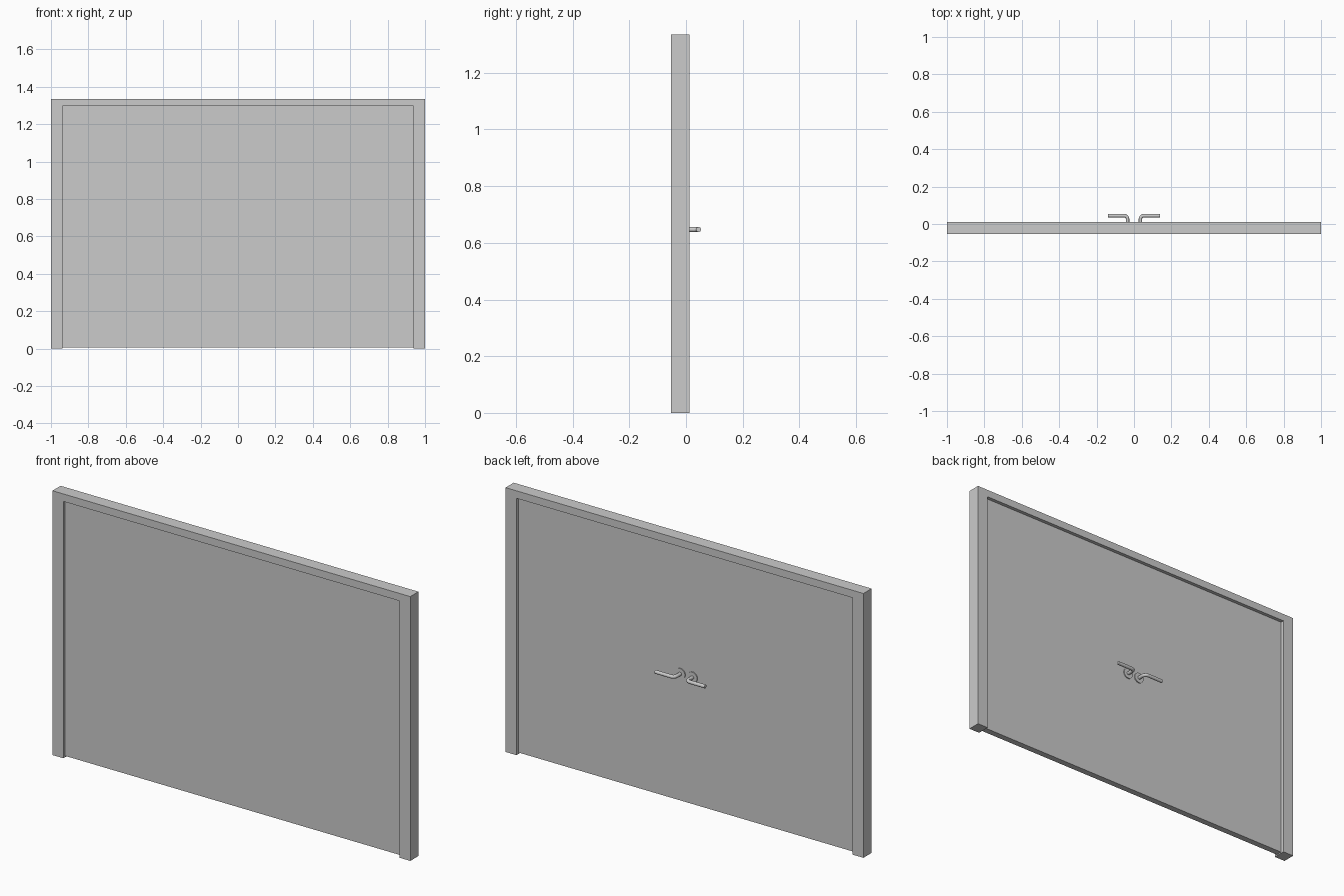
import bpy, bmesh, math
from mathutils import Vector

if "Cube" in bpy.data.objects:
    bpy.data.objects.remove(bpy.data.objects["Cube"])

H, Y0, Y1 = 1.335, -0.053, 0.012      # frame height, front and back
IX, IZ = 0.939, 1.297                 # inner opening
L0, L1 = -0.038, -0.006               # door front and back
HZ = 0.647                            # handle height


def add(name, bm):
    bmesh.ops.recalc_face_normals(bm, faces=bm.faces)
    me = bpy.data.meshes.new(name)
    bm.to_mesh(me)
    bm.free()
    ob = bpy.data.objects.new(name, me)
    bpy.context.collection.objects.link(ob)
    return ob


def extrude_profile(name, pts, y0, y1):
    bm = bmesh.new()
    face = bm.faces.new([bm.verts.new((x, y0, z)) for x, z in pts])
    ext = bmesh.ops.extrude_face_region(bm, geom=[face])
    verts = [v for v in ext["geom"] if isinstance(v, bmesh.types.BMVert)]
    bmesh.ops.translate(bm, verts=verts, vec=(0, y1 - y0, 0))
    return add(name, bm)


def smooth(ob):
    bpy.ops.object.select_all(action='DESELECT')
    ob.select_set(True)
    bpy.context.view_layer.objects.active = ob
    bpy.ops.object.shade_smooth_by_angle(angle=math.radians(35))


# U-shaped door frame and recessed door panel
extrude_profile("door_frame", [(-1, 0), (-IX, 0), (-IX, IZ), (IX, IZ),
                               (IX, 0), (1, 0), (1, H), (-1, H)], Y0, Y1)
extrude_profile("door_panel", [(-IX, 0.006), (IX, 0.006), (IX, IZ), (-IX, IZ)], L0, L1)


def handle(side, sx):
    # round plate behind the lever
    ring = [(sx * 0.034 + 0.027 * math.cos(a), HZ + 0.027 * math.sin(a))
            for a in (math.tau * i / 32 for i in range(32))]
    smooth(extrude_profile(side + "_handle_plate", ring, L1 - 0.002, L1 + 0.005))

    # lever: stem, rounded elbow, outward grip
    r, bend, x0, yb = 0.009, 0.018, 0.034, 0.044
    path = [(x0, L1)]
    for i in range(7):
        a = math.radians(15 * i)
        path.append((x0 + bend - bend * math.cos(a), yb - bend + bend * math.sin(a)))
    path.append((0.139, yb))
    pts = [Vector((sx * x, y, HZ)) for x, y in path]
    bm = bmesh.new()
    rings = []
    for i, p in enumerate(pts):
        t = (pts[min(i + 1, len(pts) - 1)] - pts[max(i - 1, 0)]).normalized()
        if i == 1:
            t = Vector((0, 1, 0))
        if i == len(pts) - 2:
            t = Vector((sx, 0, 0))
        n = t.cross(Vector((0, 0, 1)))
        rings.append([bm.verts.new(p + r * (n * math.cos(a) + Vector((0, 0, math.sin(a)))))
                      for a in (math.tau * k / 16 for k in range(16))])
    for a, b in zip(rings, rings[1:]):
        for k in range(16):
            j = (k + 1) % 16
            bm.faces.new((a[k], a[j], b[j], b[k]))
    bm.faces.new(rings[0])
    bm.faces.new(rings[-1])
    smooth(add(side + "_handle_lever", bm))


# Mirrored pair of handles on the back
handle("left", -1)
handle("right", 1)
